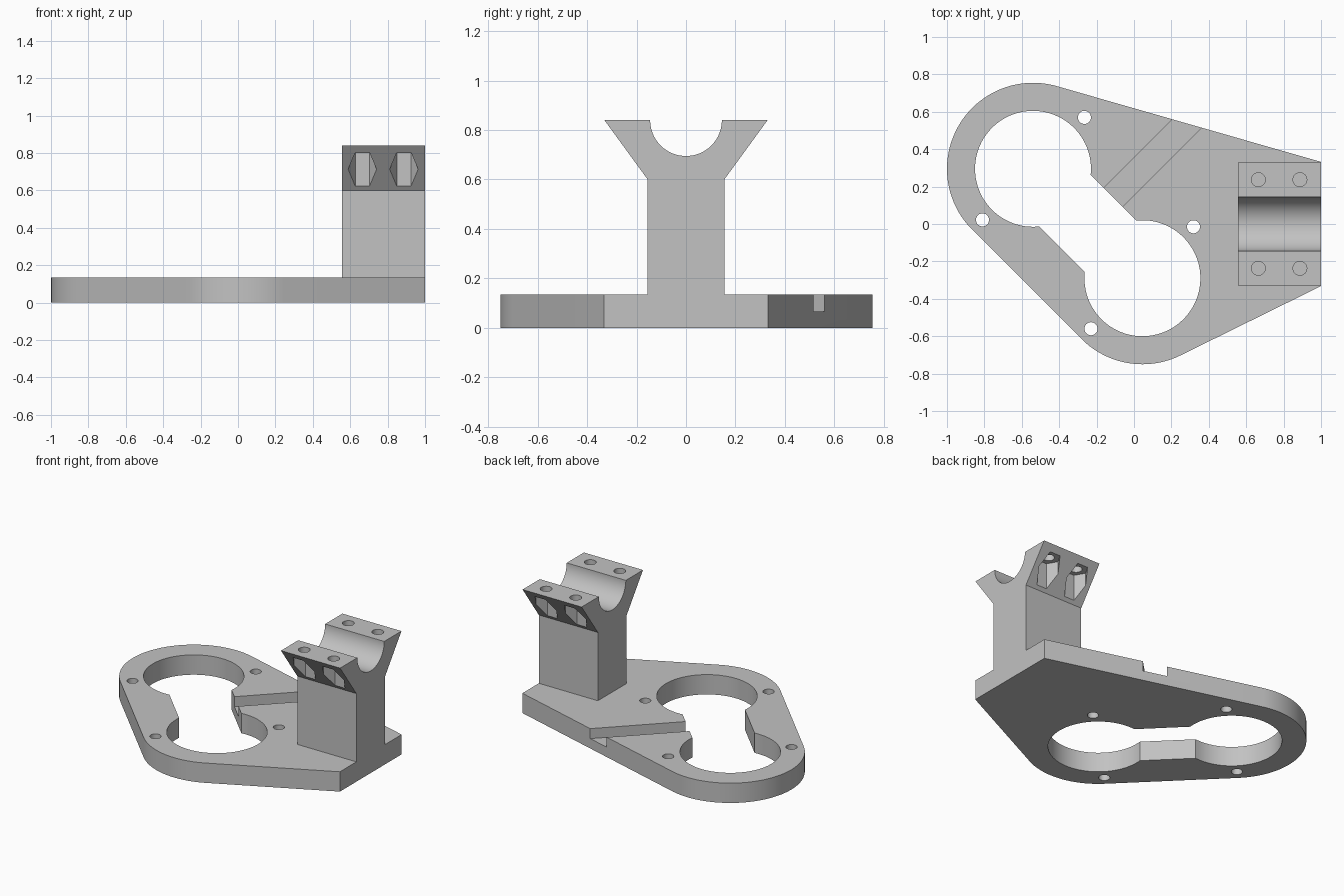
import bpy, bmesh
from math import pi, sin, cos, asin, radians
from mathutils import Vector
from mathutils.geometry import convex_hull_2d

if "Cube" in bpy.data.objects:
    bpy.data.objects.remove(bpy.data.objects["Cube"])

# Material
GREY = (0.54, 0.54, 0.54, 1)
grey = bpy.data.materials.new("plain grey")
grey.use_nodes = True
grey.diffuse_color = GREY
grey.node_tree.nodes["Principled BSDF"].inputs["Base Color"].default_value = GREY


def arc(cx, cy, r, start=0.0, end=2 * pi, steps=64, closed=False):
    """Points along an arc; leave the last one out when it closes a circle."""
    n = steps if closed else steps + 1
    angles = [start + (end - start) * i / steps for i in range(n)]
    return [(cx + r * cos(a), cy + r * sin(a)) for a in angles]


def circle(cx, cy, r, steps=64):
    return arc(cx, cy, r, steps=steps, closed=True)


def prism(name, outline, low, high, axis="z"):
    """Extrude a flat outline: xy along z, or yz along x."""
    bm = bmesh.new()
    place = (lambda p: (p[0], p[1], low)) if axis == "z" else (lambda p: (low, p[0], p[1]))
    face = bm.faces.new([bm.verts.new(place(p)) for p in outline])
    step = (high - low) * Vector((0, 0, 1) if axis == "z" else (1, 0, 0))
    grown = bmesh.ops.extrude_face_region(bm, geom=[face], use_keep_orig=True)["geom"]
    bmesh.ops.translate(bm, vec=step, verts=[g for g in grown if isinstance(g, bmesh.types.BMVert)])
    bmesh.ops.recalc_face_normals(bm, faces=bm.faces)
    mesh = bpy.data.meshes.new(name)
    bm.to_mesh(mesh)
    bm.free()
    mesh.materials.append(grey)
    obj = bpy.data.objects.new(name, mesh)
    bpy.context.collection.objects.link(obj)
    return obj


def activate(obj):
    bpy.ops.object.select_all(action="DESELECT")
    obj.select_set(True)
    bpy.context.view_layer.objects.active = obj


def carve(obj, cutters):
    """Subtract every cutter, then smooth the curved walls."""
    activate(obj)
    for cutter in cutters:
        cutter.hide_render = True
        mod = obj.modifiers.new("cut", "BOOLEAN")
        mod.operation, mod.solver, mod.object = "DIFFERENCE", "EXACT", cutter
        bpy.ops.object.modifier_apply(modifier=mod.name)
        bpy.data.objects.remove(cutter)
    bpy.ops.object.shade_smooth_by_angle(angle=radians(25))


# Base plate: hull around two rings and the straight edge under the post
THICK = 0.135
RING_A, RING_B = (-0.54, 0.295), (0.045, -0.29)
points = circle(*RING_A, 0.46, 96) + circle(*RING_B, 0.46, 96) + [(1, 0.332), (1, -0.332)]
plate = prism("base_plate", [points[i] for i in convex_hull_2d(points)], 0, THICK)

# Double round opening joined by a straight neck
BORE, NECK = 0.31, 0.195
half = asin(NECK / BORE)
to_b, to_a = -pi / 4, 3 * pi / 4
opening = (arc(*RING_A, BORE, to_b + half, to_b + 2 * pi - half)
           + arc(*RING_B, BORE, to_a + half, to_a + 2 * pi - half))
cutters = [prism("opening_cutter", opening, -0.1, 0.3)]

# Screw holes around the rings
for x, y in [(-0.265, 0.57), (-0.81, 0.022), (0.318, -0.015), (-0.23, -0.56)]:
    cutters.append(prism("screw_cutter", circle(x, y, 0.035, 32), -0.1, 0.3))

# Diagonal channel from the opening to the back edge, given as (x + y, y - x)
channel = [(-0.1, 0.155), (1.1, 0.155), (1.1, 0.355), (-0.1, 0.355)]
channel = [((s - d) / 2, (s + d) / 2) for s, d in channel]
cutters.append(prism("channel_cutter", channel, 0.067, 0.3))
carve(plate, cutters)

# Clamp post with flared top and round cradle
TOP = 0.84
profile = [(-0.155, THICK), (0.155, THICK), (0.155, 0.6), (0.33, TOP)]
profile += arc(0, TOP, 0.145, 0, -pi, 48)
profile += [(-0.33, TOP), (-0.155, 0.6)]
post = prism("clamp_post", profile, 0.555, 1.0, axis="x")

# Bolt holes and hexagonal nut pockets in the flared wings
cutters = []
for x in (0.665, 0.887):
    for y in (-0.237, 0.237):
        cutters.append(prism("nut_cutter", circle(x, y, 0.076, 6), 0.55, 0.8))
        cutters.append(prism("bolt_cutter", circle(x, y, 0.037, 32), 0.7, 0.9))
carve(post, cutters)
